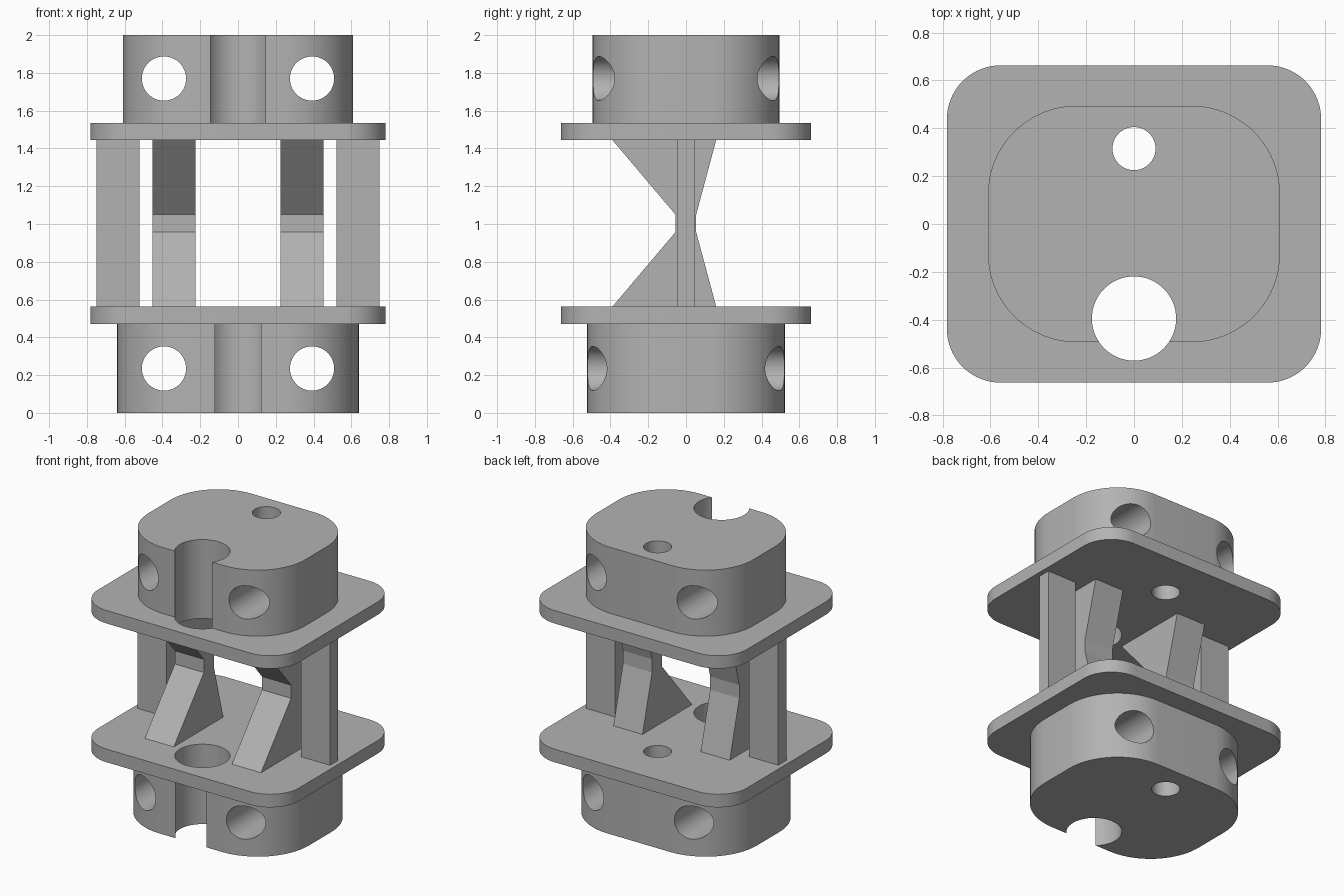
import bpy, bmesh
from math import pi, cos, sin, radians
from mathutils import Matrix, Vector

cube = bpy.data.objects.get("Cube")
if cube:
    bpy.data.objects.remove(cube)

grey = bpy.data.materials.new("plain_grey")
grey.use_nodes = True
colour = (0.45, 0.45, 0.45, 1)
grey.diffuse_color = colour
grey.node_tree.nodes["Principled BSDF"].inputs["Base Color"].default_value = colour


def prism(name, outline, direction):
    """Extrude a closed outline of 3D points along a direction."""
    bm = bmesh.new()
    face = bm.faces.new([bm.verts.new(p) for p in outline])
    ext = bmesh.ops.extrude_face_region(bm, geom=[face])["geom"]
    verts = [g for g in ext if isinstance(g, bmesh.types.BMVert)]
    bmesh.ops.translate(bm, verts=verts, vec=direction)
    bmesh.ops.recalc_face_normals(bm, faces=bm.faces)
    mesh = bpy.data.meshes.new(name)
    bm.to_mesh(mesh)
    bm.free()
    mesh.materials.append(grey)
    obj = bpy.data.objects.new(name, mesh)
    bpy.context.collection.objects.link(obj)
    return obj


def rounded_block(name, hx, hy, radius, z0, z1, steps=20):
    outline = []
    corners = [(1, 1), (-1, 1), (-1, -1), (1, -1)]
    for quarter, (sx, sy) in enumerate(corners):
        for i in range(steps + 1):
            a = (quarter + i / steps) * pi / 2
            outline.append((sx * (hx - radius) + radius * cos(a),
                            sy * (hy - radius) + radius * sin(a), z0))
    return prism(name, outline, (0, 0, z1 - z0))


def drill(obj, centre, radius, axis):
    """Cut a round hole right through an object."""
    bm = bmesh.new()
    turn = Vector((0, 0, 1)).rotation_difference(Vector(axis)).to_matrix().to_4x4()
    bmesh.ops.create_cone(bm, cap_ends=True, segments=64, radius1=radius,
                          radius2=radius, depth=5,
                          matrix=Matrix.Translation(centre) @ turn)
    mesh = bpy.data.meshes.new("drill")
    bm.to_mesh(mesh)
    bm.free()
    mesh.materials.append(grey)
    cutter = bpy.data.objects.new("drill", mesh)
    cutter.hide_render = True
    bpy.context.collection.objects.link(cutter)
    mod = obj.modifiers.new("hole", "BOOLEAN")
    mod.operation, mod.solver, mod.object = "DIFFERENCE", "EXACT", cutter
    select(obj)
    bpy.ops.object.modifier_apply(modifier=mod.name)
    bpy.data.objects.remove(cutter)


def select(obj):
    bpy.ops.object.select_all(action="DESELECT")
    obj.select_set(True)
    bpy.context.view_layer.objects.active = obj


# Flanges and rounded end blocks
lower_block = rounded_block("lower_block", 0.64, 0.523, 0.4, 0, 0.47)
lower_plate = rounded_block("lower_plate", 0.782, 0.663, 0.225, 0.47, 0.562)
upper_plate = rounded_block("upper_plate", 0.782, 0.663, 0.225, 1.445, 1.536)
upper_block = rounded_block("upper_block", 0.61, 0.494, 0.37, 1.536, 2)

# Front groove and small rear hole run vertically through everything
for part in (lower_block, lower_plate, upper_plate, upper_block):
    drill(part, (0, -0.395, 1), 0.176, (0, 0, 1))
    drill(part, (0, 0.315, 1), 0.09, (0, 0, 1))

# Pairs of cross holes through the end blocks
for part, z in ((lower_block, 0.235), (upper_block, 1.77)):
    for x in (-0.392, 0.392):
        drill(part, (x, 0, z), 0.117, (0, 1, 0))

for part in (lower_block, lower_plate, upper_plate, upper_block):
    select(part)
    bpy.ops.object.shade_smooth_by_angle(angle=radians(30))

# Flat outer posts and waisted inner braces
low, high = 0.562, 1.445
post = [(-0.046, low), (0.044, low), (0.044, high), (-0.046, high)]
brace = [(-0.39, low), (0.16, low), (0.054, 0.957), (0.054, 1.05),
         (0.16, high), (-0.39, high), (-0.056, 1.05), (-0.056, 0.957)]
for side, sign in (("left", 1), ("right", -1)):
    for name, profile, inner in (("post", post, 0.522), ("brace", brace, 0.226)):
        prism(f"{side}_{name}", [(sign * inner, y, z) for y, z in profile],
              (sign * 0.226, 0, 0))
